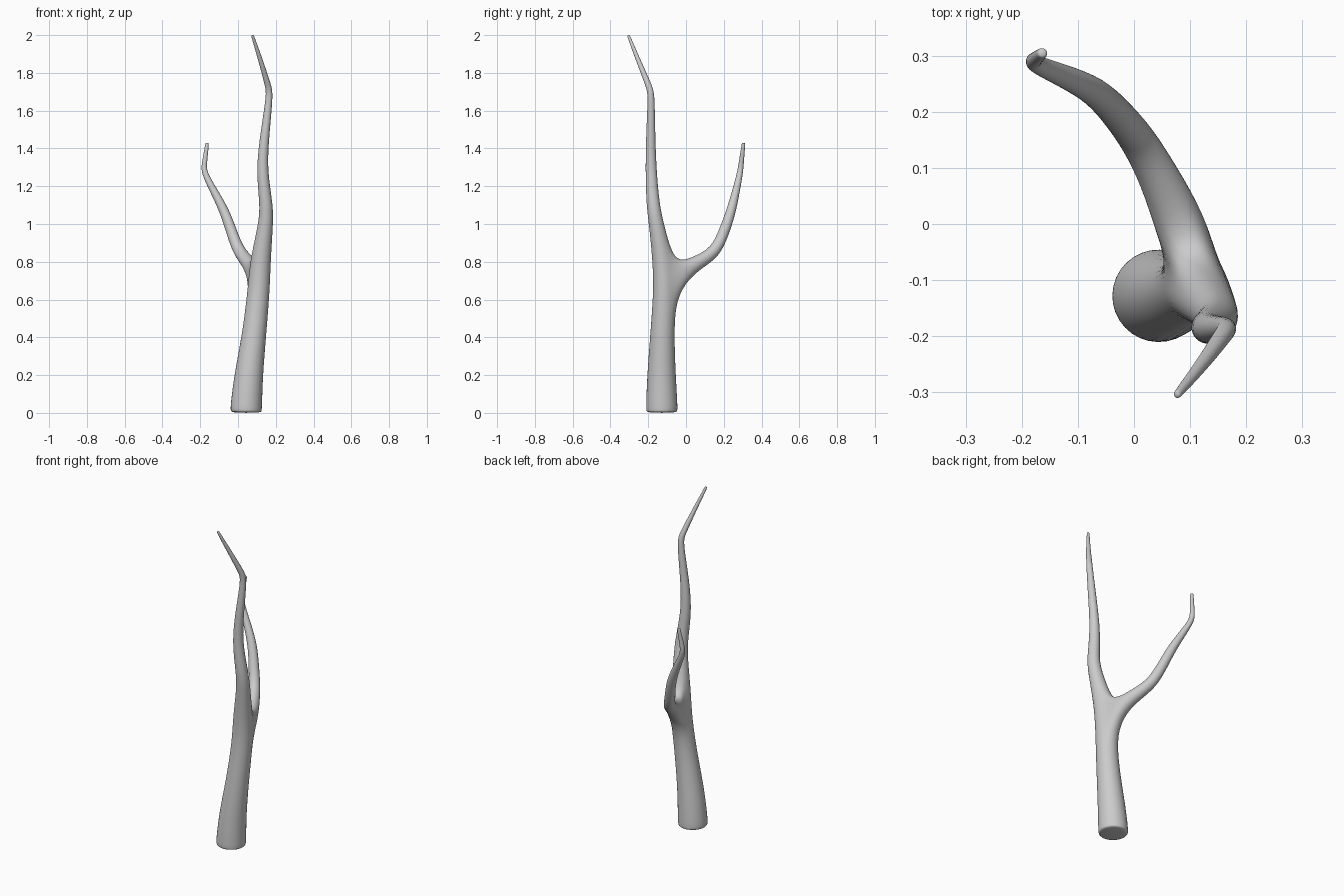
import bpy, bmesh, math
from mathutils import Vector

if "Cube" in bpy.data.objects:
    bpy.data.objects.remove(bpy.data.objects["Cube"])

SIDES = 8
bm = bmesh.new()


def sweep(path, start_axis):
    """Rings of vertices along a path of (x, y, z, radius), skinned with quads."""
    pts = [Vector(p[:3]) for p in path]
    rings, prev = [], Vector(start_axis)
    frame = Vector((math.cos(math.radians(10)), math.sin(math.radians(10)), 0))
    for i, p in enumerate(pts):
        a = (p - pts[i - 1]).normalized() if i else None
        b = (pts[i + 1] - p).normalized() if i < len(pts) - 1 else None
        t = (a + b).normalized() if a and b else (a or prev)
        frame = prev.rotation_difference(t) @ frame if i else frame
        u = (frame - t * frame.dot(t)).normalized()
        v = t.cross(u)
        r = path[i][3] * 1.07
        rings.append([bm.verts.new(p + r * (math.cos(k * math.tau / SIDES) * u
                                            + math.sin(k * math.tau / SIDES) * v))
                      for k in range(SIDES)])
        prev = t
    faces = [[bm.faces.new((lo[k], lo[(k + 1) % SIDES], hi[(k + 1) % SIDES], hi[k]))
              for k in range(SIDES)] for lo, hi in zip(rings, rings[1:])]
    bm.faces.new(rings[-1])
    return rings, faces


# Main stem
stem = [(.043, -.128, 0, .081), (.043, -.128, .012, .085), (.044, -.128, .04, .086),
        (.056, -.13, .2, .078), (.084, -.126, .4, .066), (.105, -.116, .6, .061),
        (.113, -.116, .71, .059), (.122, -.127, .83, .054), (.147, -.157, 1.0, .040),
        (.152, -.175, 1.1, .036), (.123, -.186, 1.29, .030), (.145, -.187, 1.5, .024),
        (.169, -.183, 1.69, .018), (.160, -.196, 1.73, .017), (.125, -.246, 1.85, .013),
        (.079, -.302, 1.99, .008), (.076, -.305, 2.0, .007)]
rings, faces = sweep(stem, (0, 0, 1))
bm.faces.new(rings[0][::-1])

# Open a 2 x 2 face window on the back of the stem where the side branch grows
window = [faces[row][k] for row in (5, 6) for k in (1, 2)]
bmesh.ops.delete(bm, geom=window, context='FACES')
rim = [e for e in bm.edges if e.is_boundary]

# Side branch
branch = [(.085, -.005, .757, .048), (.045, .085, .808, .037), (.005, .155, .855, .033),
          (-.03, .197, .945, .030), (-.067, .237, 1.06, .027), (-.125, .264, 1.17, .021),
          (-.182, .287, 1.275, .016), (-.178, .292, 1.32, .014), (-.164, .304, 1.42, .010),
          (-.163, .305, 1.43, .009)]
d = (Vector(branch[1][:3]) - Vector(branch[0][:3])).normalized()
rings, faces = sweep(branch, d)
root = [bm.edges.get((rings[0][k], rings[0][(k + 1) % SIDES])) for k in range(SIDES)]

# Join branch to stem
bmesh.ops.bridge_loops(bm, edges=rim + root)
bmesh.ops.recalc_face_normals(bm, faces=bm.faces)

mesh = bpy.data.meshes.new("forked_branch")
bm.to_mesh(mesh)
bm.free()
obj = bpy.data.objects.new("forked_branch", mesh)
bpy.context.collection.objects.link(obj)
for poly in mesh.polygons:
    poly.use_smooth = True
sub = obj.modifiers.new("round", 'SUBSURF')
sub.levels = sub.render_levels = 2
